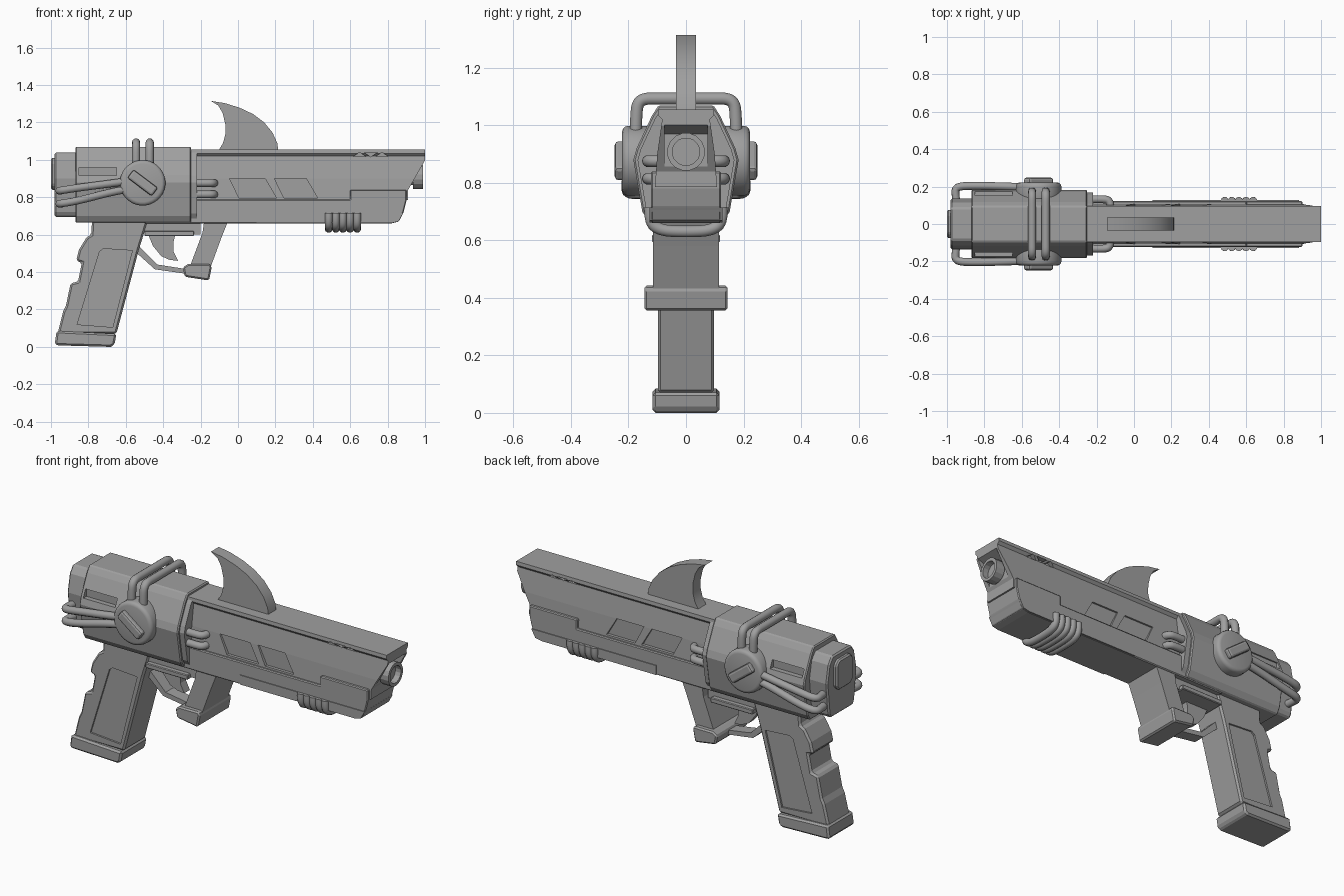
import bpy, bmesh, math
from mathutils import Vector

if "Cube" in bpy.data.objects:
    bpy.data.objects.remove(bpy.data.objects["Cube"], do_unlink=True)

grey = bpy.data.materials.new("plain grey")
grey.use_nodes = True
grey.diffuse_color = (0.35, 0.35, 0.35, 1)
grey.node_tree.nodes["Principled BSDF"].inputs["Base Color"].default_value = (0.35, 0.35, 0.35, 1)


def activate(ob):
    bpy.ops.object.select_all(action='DESELECT')
    ob.select_set(True)
    bpy.context.view_layer.objects.active = ob


def extrude(name, corners, offset, bevel=0.0, segments=1, smooth=False):
    """Solid from a flat outline pushed along an offset."""
    bm = bmesh.new()
    face = bm.faces.new([bm.verts.new(c) for c in corners])
    new = bmesh.ops.extrude_face_region(bm, geom=[face])["geom"]
    bmesh.ops.translate(bm, vec=offset, verts=[v for v in new if isinstance(v, bmesh.types.BMVert)])
    bmesh.ops.recalc_face_normals(bm, faces=bm.faces)
    mesh = bpy.data.meshes.new(name)
    bm.to_mesh(mesh)
    bm.free()
    mesh.materials.append(grey)
    ob = bpy.data.objects.new(name, mesh)
    bpy.context.collection.objects.link(ob)
    activate(ob)
    if bevel:
        mod = ob.modifiers.new("bevel", 'BEVEL')
        mod.width, mod.segments = bevel, segments
        mod.limit_method, mod.angle_limit = 'ANGLE', math.radians(35)
        bpy.ops.object.modifier_apply(modifier="bevel")
    if smooth:
        bpy.ops.object.shade_smooth_by_angle(angle=math.radians(35))
    return ob


def side_shape(name, outline, y0, y1, **kw):
    """Outline in x and z, running from y0 to y1."""
    return extrude(name, [(x, y0, z) for x, z in outline], (0, y1 - y0, 0), **kw)


def section_shape(name, half, x0, x1, **kw):
    """Mirrored half section in y and z, running from x0 to x1."""
    ring = half + [(-y, z) for y, z in reversed(half)]
    return extrude(name, [(x0, y, z) for y, z in ring], (x1 - x0, 0, 0), **kw)


def box_outline(x0, x1, z0, z1):
    return [(x0, z0), (x1, z0), (x1, z1), (x0, z1)]


def cut(ob, cutter):
    activate(ob)
    mod = ob.modifiers.new("cut", 'BOOLEAN')
    mod.operation, mod.object, mod.solver = 'DIFFERENCE', cutter, 'EXACT'
    bpy.ops.object.modifier_apply(modifier="cut")
    bpy.data.objects.remove(cutter, do_unlink=True)


def recess(ob, outline, depth_y):
    """Pocket on both sides, from depth_y outwards."""
    for s in (1, -1):
        cut(ob, side_shape("cutter", outline, s * depth_y, s * 0.4))


def tube(name, points, radius):
    curve = bpy.data.curves.new(name, 'CURVE')
    curve.dimensions = '3D'
    curve.bevel_depth, curve.bevel_resolution = radius, 3
    curve.use_fill_caps = True
    spline = curve.splines.new('NURBS')
    spline.points.add(len(points) - 1)
    for p, co in zip(spline.points, points):
        p.co = (*co, 1)
    spline.order_u, spline.use_endpoint_u, spline.resolution_u = 3, True, 6
    curve.materials.append(grey)
    ob = bpy.data.objects.new(name, curve)
    bpy.context.collection.objects.link(ob)
    activate(ob)
    bpy.ops.object.convert(target='MESH')
    bpy.ops.object.shade_smooth_by_angle(angle=math.radians(50))


def circle(x, z, r, n):
    return [(x + r * math.cos(math.tau * (i + .5) / n), z + r * math.sin(math.tau * (i + .5) / n)) for i in range(n)]


# Upper barrel with slanted nose, muzzle pocket, windows and vents
barrel = section_shape("upper_barrel", [(.095, 1.055), (.097, 1.035), (.083, 1.02),
                       (.1, .9), (.108, .785)], -.25, 1.0)
cut(barrel, side_shape("cutter", [(1.01, 1.015), (.91, .84), (.91, .7), (1.1, .7), (1.1, 1.015)], -.3, .3))
cut(barrel, side_shape("cutter", [(.92, .845), (.92, .97), (1.05, 1.02), (1.05, .845)], -.075, .075))
for x0, x1 in ((-.045, .145), (.195, .365)):
    recess(barrel, [(x0, .9), (x1, .9), (x1 + .06, .797), (x0 + .05, .797)], .09)
for tip in (.65, .71, .77):
    s = -1 if tip == .71 else 1
    recess(barrel, [(tip - .035, 1.028 - s * .01), (tip + .035, 1.028 - s * .01), (tip, 1.028 + s * .012)], .07)

# Lower body with raised nose block and lower side strips
side_shape("lower_body", [(-.27, .787), (.6, .787), (.6, .84), (.9, .84), (.9, .78), (.885, .72),
           (.86, .67), (.82, .66), (-.5, .66), (-.5, .72), (-.27, .72)], -.122, .122, bevel=.005)
side_shape("lower_strip", [(.1, .715), (.883, .715), (.858, .67), (.82, .662), (.1, .662)], -.127, .127)

# Muzzle: eight-sided collar and open ring
for name, r, x0, x1, hole in (("muzzle_collar", .045, .9, .95, 0), ("muzzle_ring", .066, .935, .99, .048)):
    sides = 8 if not hole else 16
    ring = extrude(name, [(x0, y, z) for y, z in circle(0, .908, r, sides)], (x1 - x0, 0, 0))
    if hole:
        cut(ring, extrude("cutter", [(.955, y, z) for y, z in circle(0, .908, hole, 16)], (.1, 0, 0)))

# Top fin
side_shape("top_fin", [(-.145, 1.315), (-.07, 1.303), (.01, 1.278), (.08, 1.245), (.14, 1.2), (.185, 1.145),
           (.21, 1.09), (.217, 1.04), (-.11, 1.04), (-.08, 1.09), (-.067, 1.14), (-.068, 1.19),
           (-.082, 1.25), (-.105, 1.29)], -.035, .035, smooth=True)

# Receiver housing, front rim and rear block
receiver_half = [(.095, 1.07), (.118, 1.035), (.172, .92), (.183, .88), (.152, .7), (.13, .665)]
receiver = section_shape("receiver", receiver_half, -.87, -.25, bevel=.006)
recess(receiver, box_outline(-.85, -.65, .915, .96), .145)
section_shape("receiver_rim", [(y * .92, .87 + (z - .87) * .92) for y, z in receiver_half], -.26, -.22)
section_shape("rear_block", [(.085, 1.04), (.115, 1.0), (.135, .9), (.115, .72), (.1, .695)], -.98, -.86, bevel=.008)
section_shape("rear_cap", [(.05, 1.01), (.075, .985), (.075, .865), (.05, .84)], -1.0, -.95, bevel=.008)

# Side discs with a slanted raised bar
ux, uz = math.cos(math.radians(-37)), math.sin(math.radians(-37))
bar = [(-.51 + a * ux - b * uz, .877 + a * uz + b * ux)
       for a, b in ((-.082, -.028), (.082, -.028), (.082, .028), (-.082, .028))]
for side, s in (("left", 1), ("right", -1)):
    side_shape(side + "_disc", circle(-.51, .877, .122, 32), s * .12, s * .222, bevel=.02, segments=3, smooth=True)
    side_shape(side + "_disc_bar", bar, s * .2, s * .248, bevel=.012, segments=2)
    # Hoses from the disc to the back
    for z0, z1 in ((.892, .835), (.85, .765)):
        tube(side + "_rear_hose", [(-.55, s * .195, z0), (-.65, s * .2, z0 - .015), (-.86, s * .205, z1 + .015),
             (-.955, s * .2, z1), (-.955, s * .15, z1), (-.945, s * .09, z1)], .021)
    # Short hoses into the barrel
    for z in (.876, .815):
        tube(side + "_front_hose", [(-.26, s * .13, z), (-.17, s * .135, z), (-.125, s * .125, z), (-.125, s * .08, z)], .021)

# Hoses over the top
for x in (-.545, -.472):
    half = [(.175, .92), (.175, 1.03), (.165, 1.093), (.09, 1.093)]
    tube("top_hose", [(x, y, z) for y, z in half] + [(x, -y, z) for y, z in reversed(half)], .022)

# Coils under the nose
for i in range(5):
    x = .485 + i * .038
    half = [(.124, .715), (.128, .665), (.09, .634)]
    tube("under_coil", [(x, y, z) for y, z in half] + [(x, 0, .63)] + [(x, -y, z) for y, z in reversed(half)], .021)

# Rear grip with notched back, side panels and foot
grip = side_shape("rear_grip", [(-.78, .68), (-.785, .6), (-.81, .585), (-.85, .52), (-.865, .46), (-.835, .45),
                  (-.855, .35), (-.895, .34), (-.92, .22), (-.935, .19), (-.965, .07), (-.65, .07),
                  (-.53, .52), (-.48, .68)], -.098, .098, bevel=.01)
recess(grip, [(-.74, .51), (-.72, .525), (-.565, .515), (-.67, .105), (-.86, .12)], .088)
side_shape("grip_foot", [(-.97, .085), (-.98, .012), (-.96, .008), (-.68, 0), (-.66, .012), (-.65, .07)],
           -.116, .116, bevel=.01)

# Trigger housing, trigger and guard
side_shape("trigger_housing", box_outline(-.5, -.2, .6, .67), -.09, .09)
side_shape("trigger_plate", box_outline(-.5, -.235, .592, .62), -.118, .118, bevel=.004)
side_shape("trigger", [(-.48, .6), (-.455, .54), (-.41, .485), (-.365, .465), (-.32, .46),
           (-.345, .51), (-.345, .56), (-.335, .6)], -.025, .025)
side_shape("trigger_guard", [(-.545, .535), (-.525, .535), (-.43, .44), (-.27, .415), (-.27, .39),
           (-.445, .415), (-.545, .505)], -.035, .035)

# Front grip and its flared foot
side_shape("front_grip", [(-.18, .68), (-.19, .61), (-.257, .43), (-.145, .43), (-.09, .58), (-.05, .68)],
           -.115, .115)
side_shape("front_grip_foot", [(-.268, .443), (-.295, .425), (-.285, .375), (-.155, .355), (-.14, .43), (-.15, .443)],
           -.145, .145, bevel=.012)
